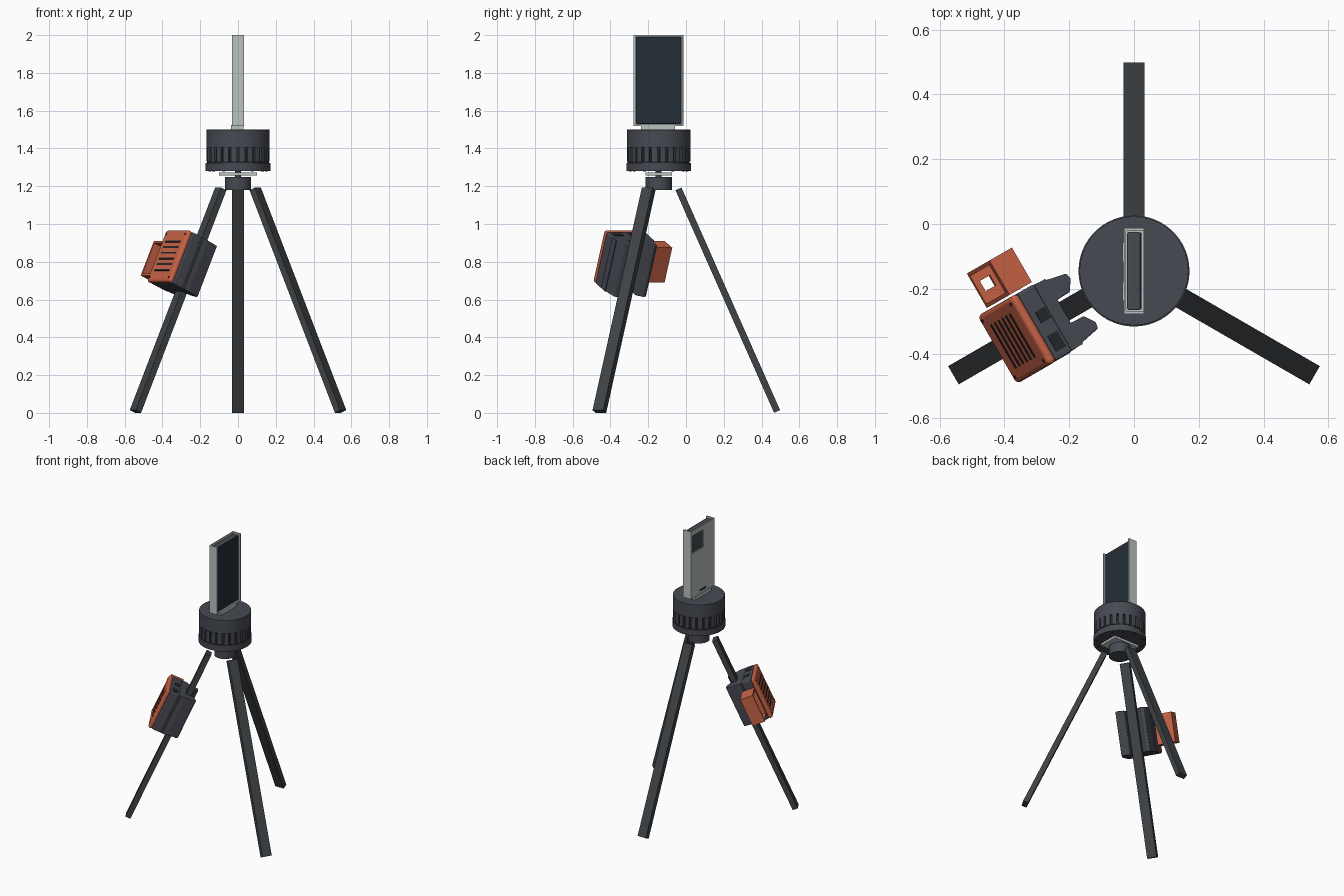
import bpy, bmesh, math
from mathutils import Matrix, Vector

if "Cube" in bpy.data.objects:
    bpy.data.objects.remove(bpy.data.objects["Cube"])


def material(name, r, g, b):
    m = bpy.data.materials.new(name)
    m.diffuse_color = (r, g, b, 1)
    m.use_nodes = True
    m.node_tree.nodes["Principled BSDF"].inputs["Base Color"].default_value = m.diffuse_color
    return m


charcoal = material("charcoal", 0.062, 0.068, 0.085)
leg_grey = material("leg grey", 0.05, 0.057, 0.062)
orange = material("orange", 0.58, 0.125, 0.062)
light_grey = material("light grey", 0.50, 0.54, 0.52)
screen_blue = material("screen blue", 0.017, 0.028, 0.038)
black = material("black", 0.018, 0.02, 0.023)

AXIS = Matrix.Translation((0, -0.145, 0))
TILT = math.radians(23.9)


def finish(name, bm, mats, matrix, bevel=0, smooth=False):
    bmesh.ops.recalc_face_normals(bm, faces=bm.faces)
    me = bpy.data.meshes.new(name)
    bm.to_mesh(me)
    bm.free()
    ob = bpy.data.objects.new(name, me)
    bpy.context.collection.objects.link(ob)
    ob.matrix_world = matrix
    for m in mats:
        me.materials.append(m)
    if bevel:
        mod = ob.modifiers.new("rounded edges", "BEVEL")
        mod.width, mod.segments = bevel, 3
    if smooth:
        bpy.context.view_layer.objects.active = ob
        ob.select_set(True)
        bpy.ops.object.shade_smooth_by_angle(angle=math.radians(30))
        ob.select_set(False)
    return ob


def boxes(name, spans, mat, matrix=AXIS, bevel=0):
    """Boxes given as (x0, x1, y0, y1, z0, z1)."""
    bm = bmesh.new()
    for x0, x1, y0, y1, z0, z1 in spans:
        size = Matrix.Diagonal((x1 - x0, y1 - y0, z1 - z0, 1))
        mid = Matrix.Translation(((x0 + x1) / 2, (y0 + y1) / 2, (z0 + z1) / 2))
        bmesh.ops.create_cube(bm, size=1, matrix=mid @ size)
    return finish(name, bm, [mat], matrix, bevel)


def prism(bm, pts, z0, z1):
    low = bm.faces.new([bm.verts.new((x, y, z0)) for x, y in pts])
    ext = bmesh.ops.extrude_face_region(bm, geom=[low])["geom"]
    verts = [v for v in ext if isinstance(v, bmesh.types.BMVert)]
    bmesh.ops.translate(bm, verts=verts, vec=(0, 0, z1 - z0))
    if low not in bm.faces[:]:
        bm.faces.new([v for v in low.verts])


def ring_points(r, n):
    return [(r * math.cos(2 * math.pi * i / n), r * math.sin(2 * math.pi * i / n)) for i in range(n)]


def disc(name, r, z0, z1, mat, n=64, bevel=0):
    bm = bmesh.new()
    bmesh.ops.create_cone(bm, cap_ends=True, segments=n, radius1=r, radius2=r, depth=z1 - z0,
                          matrix=Matrix.Translation((0, 0, (z0 + z1) / 2)))
    return finish(name, bm, [mat], AXIS, bevel, True)


# Tripod legs
def leg_frame(azimuth, r, z):
    return (AXIS @ Matrix.Rotation(math.radians(azimuth - 90), 4, "Z")
            @ Matrix.Translation((0, r, z)) @ Matrix.Rotation(TILT, 4, "X"))


for name, azimuth in (("back_leg", 90), ("left_leg", 210), ("right_leg", 330)):
    boxes(name, [(-0.0325, 0.0325, -0.0175, 0.0175, -1.289, 0)], leg_grey,
          leg_frame(azimuth, 0.105, 1.186))

# Hub, mounting plate and neck
disc("hub", 0.07, 1.18, 1.25, charcoal, 48)
disc("neck", 0.016, 1.24, 1.285, charcoal, 24)
boxes("mounting_plate", [(-0.1, 0.1, -0.07, 0.07, 1.256, 1.273)], light_grey)

# Drum: base ring, notched band and plain cap
disc("drum_base_ring", 0.171, 1.28, 1.322, charcoal, 96)
disc("drum_seam", 0.164, 1.322, 1.331, black, 96)
disc("drum_cap", 0.168, 1.405, 1.5, charcoal, 96, 0.003)
bm = bmesh.new()
band = []
for i in range(24):
    for deg, r in ((-2.2, 0.168), (-2.2, 0.155), (2.2, 0.155), (2.2, 0.168), (5.5, 0.168), (9.5, 0.168)):
        a = math.radians(15 * i + deg)
        band.append((r * math.cos(a), r * math.sin(a)))
prism(bm, band, 1.33, 1.406)
for f in bm.faces:
    c = f.calc_center_median()
    f.material_index = int(abs(f.normal.z) < 0.5 and 0.15 < math.hypot(c.x, c.y) < 0.158)
finish("drum_notched_band", bm, [charcoal, black], AXIS)

# Screw holes under the drum
bm = bmesh.new()
for x, y in ring_points(0.15, 12):
    bmesh.ops.create_cone(bm, cap_ends=True, segments=12, radius1=0.007, radius2=0.007, depth=0.004,
                          matrix=Matrix.Translation((x, y, 1.2795)))
finish("drum_screw_holes", bm, [black], AXIS)

# Screen holder: foot, back wall with window, side walls
boxes("holder_foot", [(-0.036, 0.03, -0.093, 0.088, 1.5, 1.524)], light_grey)
boxes("holder_frame", [
    (-0.031, -0.024, -0.132, 0.132, 1.522, 1.84),
    (-0.031, -0.024, -0.132, 0.132, 1.965, 2.0),
    (-0.031, -0.024, -0.132, -0.005, 1.84, 1.965),
    (-0.031, -0.024, 0.115, 0.132, 1.84, 1.965),
    (-0.031, 0.031, -0.133, -0.123, 1.522, 2.0),
    (-0.031, 0.031, 0.123, 0.133, 1.522, 2.0),
    (-0.031, 0.031, -0.132, 0.132, 1.52, 1.53)], light_grey)
boxes("holder_slot", [(-0.033, -0.03, -0.035, 0.03, 1.54, 1.552)], black)

# Screen unit
boxes("screen_body", [(-0.021, 0.02, -0.121, 0.121, 1.53, 1.992)], charcoal, bevel=0.006)
boxes("screen_face", [(0.0195, 0.0225, -0.119, 0.119, 1.532, 1.99)], screen_blue)

# Camera case clamped to the left leg: x across, y outward, z up the leg
CASE = leg_frame(210, 0.37, 0.97)
boxes("case_front_panel", [(-0.121, 0.121, -0.03, 0, -0.3, 0)], orange, CASE, 0.014)
boxes("case_vents", [(-0.078, 0.078, -0.003, 0.002, z - 0.005, z + 0.005)
                     for z in [-0.068 - 0.033 * i for i in range(6)]], black, CASE)
boxes("panel_screws", [(x - 0.005, x + 0.005, -0.003, 0.002, z - 0.005, z + 0.005)
                       for x in (-0.1, 0.1) for z in (-0.025, -0.275)], black, CASE)
boxes("case_body", [(-0.12, 0.12, -0.092, -0.028, -0.299, -0.001)], charcoal, CASE, 0.008)
boxes("case_sockets", [(0.003, 0.043, -0.084, -0.046, -0.004, 0.001),
                       (-0.096, -0.04, -0.08, -0.042, -0.004, 0.001)], black, CASE)
boxes("case_back_block", [(-0.116, 0.116, -0.134, -0.09, -0.298, -0.003)], charcoal, CASE)

# Clamp jaws on both sides of the leg
for name, s in (("left_clamp_jaw", 1), ("right_clamp_jaw", -1)):
    bm = bmesh.new()
    prism(bm, [(s * x, y) for x, y in
               ((0.118, -0.1), (0.098, -0.205), (0.078, -0.21), (0.043, -0.185), (0.04, -0.1))],
          -0.298, -0.003)
    finish(name, bm, [charcoal], CASE, 0.004)

# Open side pouch with a cable hole in its floor
x0, x1, y0, y1, z0, z1, w = 0.128, 0.251, -0.112, -0.025, -0.255, -0.055, 0.012
boxes("side_pouch", [
    (x0, x1, y0, y0 + w, z0, z1),
    (x0, x0 + w, y0, y1, z0, z1),
    (x1 - w, x1, y0, y1, z0, z1),
    (x0, x1, y0, y1, z1 - w, z1),
    (x0, 0.175, y0, y1, z0, z0 + w),
    (0.211, x1, y0, y1, z0, z0 + w),
    (0.17, 0.215, y0, -0.085, z0, z0 + w),
    (0.17, 0.215, -0.045, y1, z0, z0 + w)], orange, CASE)
